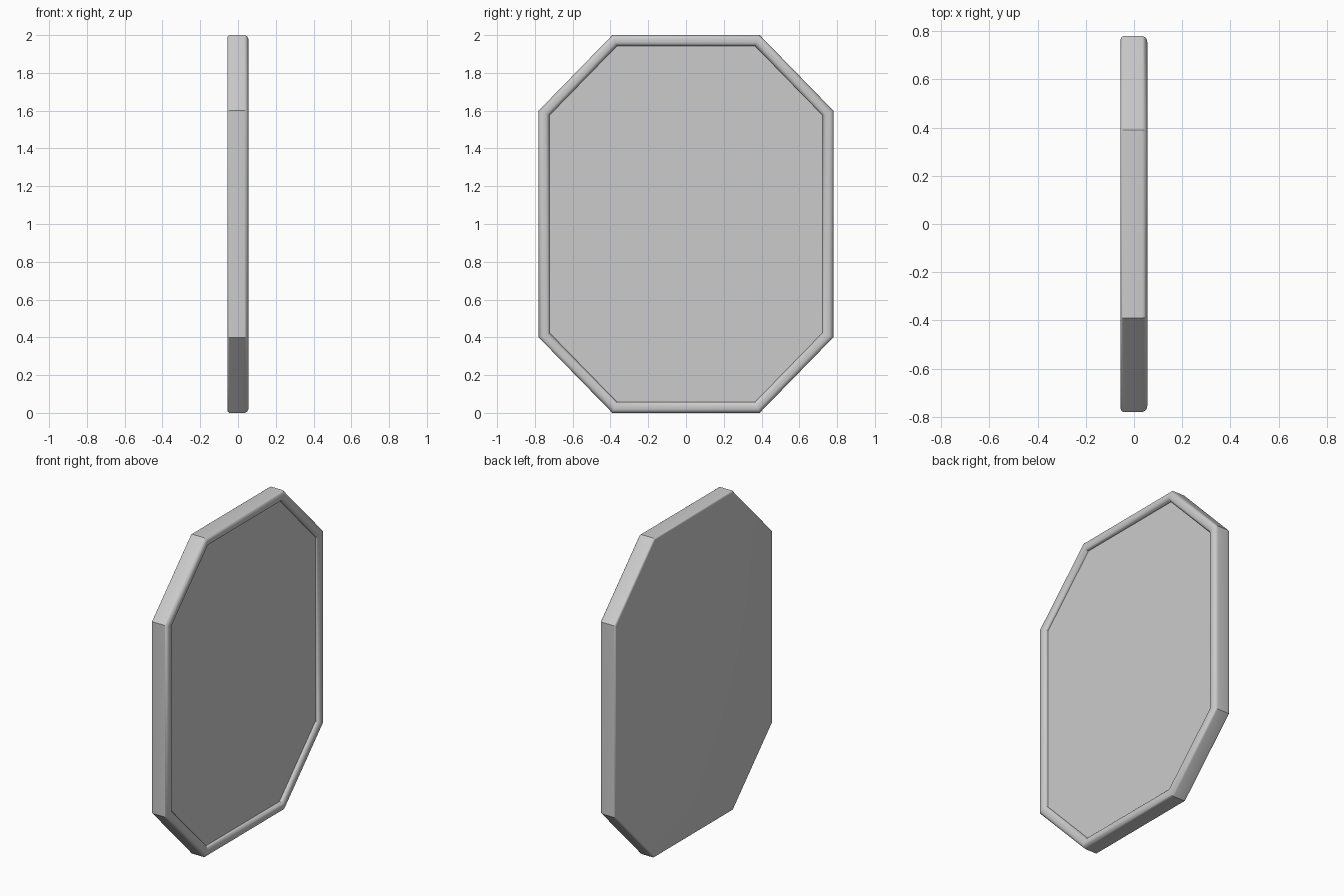
import bpy, bmesh, math
from mathutils import Vector

if "Cube" in bpy.data.objects:
    bpy.data.objects.remove(bpy.data.objects["Cube"])

# Outline of the elongated octagon in (y, z), counter-clockwise
OUT = [Vector(p) for p in [(-.39, 0), (.39, 0), (.78, .4), (.78, 1.6),
                           (.39, 2), (-.39, 2), (-.78, 1.6), (-.78, .4)]]


def inset(d):
    """Octagon moved inward by d with mitred corners."""
    pts = []
    for i, p in enumerate(OUT):
        a = (p - OUT[i - 1]).normalized()
        b = (OUT[(i + 1) % 8] - p).normalized()
        n1, n2 = Vector((-a.y, a.x)), Vector((-b.y, b.x))
        pts.append(p + (n1 + n2) * d / (1 + n1.dot(n2)))
    return pts


def arc(cd, cx, rd, rx, a0, a1, n):
    """Curved piece of the rim section as (inset, x) pairs."""
    return [(cd + rd * math.cos(math.radians(a0 + (a1 - a0) * i / n)),
             cx + rx * math.sin(math.radians(a0 + (a1 - a0) * i / n))) for i in range(n + 1)]


def build(name, section, cap_first=False, cap_last=False):
    bm = bmesh.new()
    rings = [[bm.verts.new((x, p.x, p.y)) for p in inset(d)] for d, x in section]
    for r, s in zip(rings, rings[1:]):
        for i in range(8):
            j = (i + 1) % 8
            bm.faces.new((r[i], r[j], s[j], s[i]))
    if cap_first:
        bm.faces.new(rings[0][::-1])
    if cap_last:
        bm.faces.new(rings[-1])
    bmesh.ops.recalc_face_normals(bm, faces=bm.faces)
    me = bpy.data.meshes.new(name)
    bm.to_mesh(me)
    bm.free()
    ob = bpy.data.objects.new(name, me)
    bpy.context.collection.objects.link(ob)
    bpy.context.view_layer.objects.active = ob
    ob.select_set(True)
    bpy.ops.object.shade_smooth_by_angle(angle=math.radians(35))
    ob.select_set(False)


# Frame with flat back, softened back edge, rounded front rim and recessed glass
section = (arc(.012, -.043, .012, .012, 270, 180, 4)
           + arc(.024, .031, .024, .024, 180, 90, 6)
           + arc(.034, .031, .024, .024, 90, 0, 6))
build("mirror_frame_and_glass", section, True, True)
